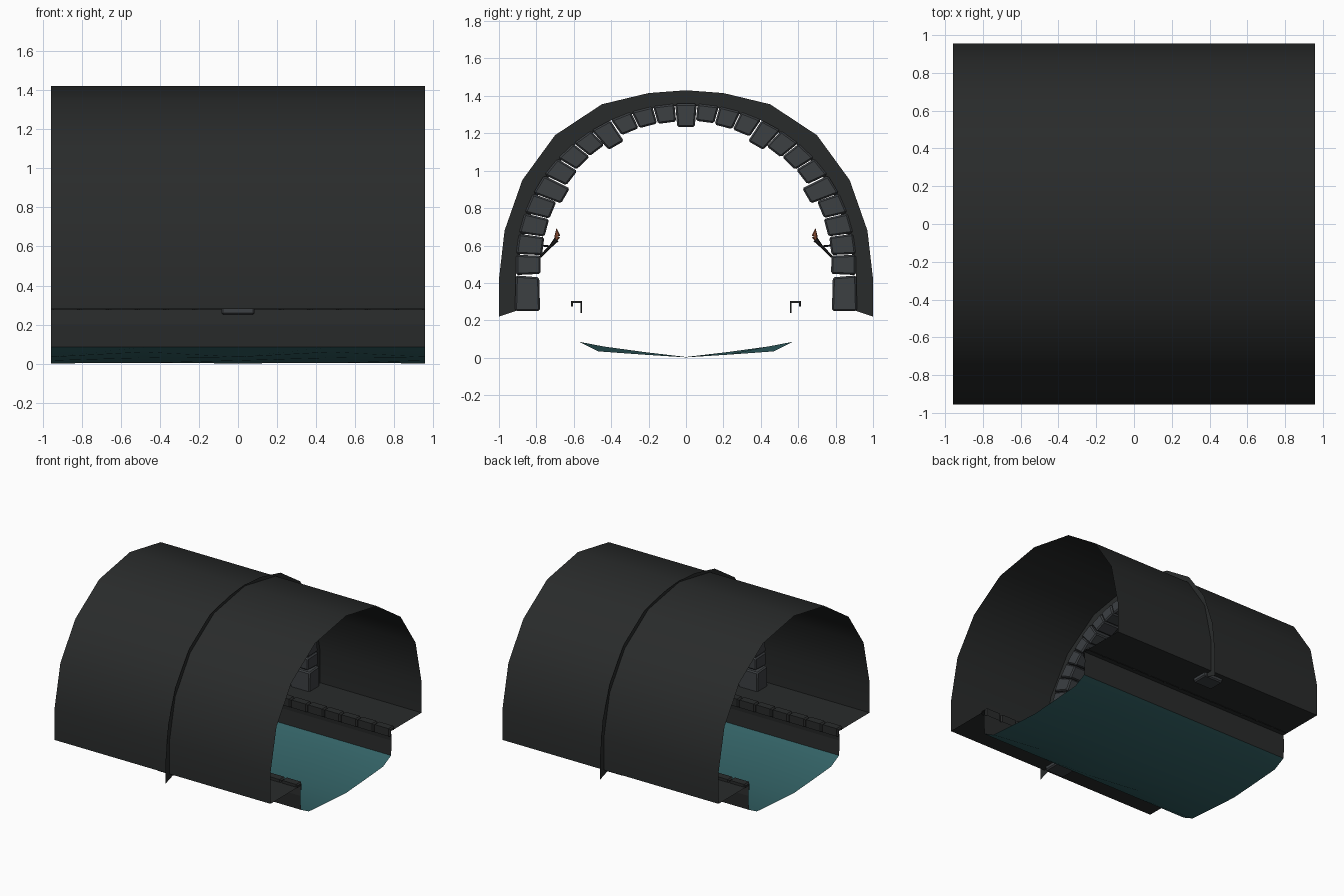
import bpy, bmesh, math, random
from mathutils import Vector

if "Cube" in bpy.data.objects:
    bpy.data.objects.remove(bpy.data.objects["Cube"])

random.seed(4)
L = 0.957


def material(name, rgb):
    m = bpy.data.materials.new(name)
    m.diffuse_color = (*rgb, 1)
    m.use_nodes = True
    m.node_tree.nodes["Principled BSDF"].inputs["Base Color"].default_value = m.diffuse_color
    return m


DARK = material("dark_stone", (0.022, 0.024, 0.024))
BRICK = material("brick_stone", (0.045, 0.05, 0.055))
WATER = material("teal_water", (0.035, 0.13, 0.14))
IRON = material("iron", (0.01, 0.01, 0.01))
FLAME = material("flame", (0.25, 0.07, 0.03))


def finish(name, bm, mat, smooth=None):
    me = bpy.data.meshes.new(name)
    bm.to_mesh(me)
    bm.free()
    ob = bpy.data.objects.new(name, me)
    bpy.context.collection.objects.link(ob)
    me.materials.append(mat)
    if smooth:
        bpy.context.view_layer.objects.active = ob
        ob.select_set(True)
        bpy.ops.object.shade_smooth_by_angle(angle=math.radians(smooth))
        ob.select_set(False)
    return ob


def loft(name, sections, mat, smooth=None):
    """Open sheet through a list of (x, [(y, z), ...]) sections."""
    bm = bmesh.new()
    rows = [[bm.verts.new((x, y, z)) for y, z in prof] for x, prof in sections]
    for a, b in zip(rows, rows[1:]):
        for i in range(len(a) - 1):
            bm.faces.new((a[i], a[i + 1], b[i + 1], b[i]))
    return finish(name, bm, mat, smooth)


def mirrored(half):
    """Profile from the right side up to the centre, copied to the left."""
    return half + [(-y, z) for y, z in reversed(half[:-1])]


# Thin vaulted tunnel shell
shell = mirrored([(.955, .28), (.955, .53), (.88, .87), (.69, 1.15), (.39, 1.35), (0, 1.42)])
loft("tunnel_vault", [(x, shell) for x in (-L, 0, L)], DARK, 40)

# Flat walkways and channel walls
for s, side in ((1, "back"), (-1, "front")):
    prof = [(s * y, z) for y, z in ((.955, .28), (.57, .28), (.578, .2), (.57, .085))]
    loft(side + "_walkway", [(-L, prof), (L, prof)], DARK)

    # Kerb stones: an open cap pinched at every joint
    secs, n = [], 13
    step = 2 * L / n
    for i in range(n):
        x0 = -L + i * step
        for dx, d in ((0, .01), (.012, 0), (step - .012, 0)):
            prof = [(.615 - d, .275), (.615 - d, .302 - d),
                    (.555 + d, .302 - d), (.555 + d, .24)]
            secs.append((x0 + dx, [(s * y, z) for y, z in prof]))
    secs.append((L, secs[0][1]))
    loft(side + "_kerb", secs, DARK)

# Water sheet, gently rippled in two repeats
low = mirrored([(.57, .085), (.47, .034), (.22, .016), (0, .002)])
high = mirrored([(.57, .085), (.44, .06), (.22, .03), (0, .004)])
loft("water", [(-L, low), (-L / 2, high), (0, low), (L / 2, high), (L, low)], WATER, 40)

# Flat backing ring of the centre arch
outer = mirrored([(1, .22), (1, .42), (.97, .68), (.875, .95), (.70, 1.19),
                  (.45, 1.355), (.2, 1.415), (0, 1.43)])
inner = mirrored([(.91, .25), (.91, .44), (.86, .68), (.78, .90), (.62, 1.12),
                  (.40, 1.27), (.18, 1.335), (0, 1.35)])
bm = bmesh.new()
a = [bm.verts.new((.06, *p)) for p in outer]
b = [bm.verts.new((.06, *p)) for p in inner]
for i in range(len(a) - 1):
    bm.faces.new((a[i], a[i + 1], b[i + 1], b[i]))
finish("arch_backing", bm, DARK)


def wedge(bm, corners, hw):
    """Chamfered stone from four (y, z) corners: outer pair then inner pair."""
    part = bmesh.new()
    f = [[part.verts.new((x, *p)) for p in corners] for x in (-hw, hw)]
    part.faces.new(f[0][::-1])
    part.faces.new(f[1])
    for i in range(4):
        j = (i + 1) % 4
        part.faces.new((f[0][i], f[0][j], f[1][j], f[1][i]))
    bmesh.ops.recalc_face_normals(part, faces=part.faces)
    bmesh.ops.bevel(part, geom=part.edges[:], offset=.009, segments=1, affect='EDGES')
    tmp = bpy.data.meshes.new("tmp")
    part.to_mesh(tmp)
    part.free()
    bm.from_mesh(tmp)
    bpy.data.meshes.remove(tmp)


# Ring of voussoir stones with some standing proud, plus base blocks
bm = bmesh.new()
n = 25
for i in range(n):
    a0, a1 = (math.radians(-4 + 188 * (i + e) / n) for e in (.02, .98))
    proud = .03 if i in (4, 8, 12, 16, 20) else random.uniform(-.006, .006)
    pts = [(.91 * math.cos(a0), .5 + .86 * math.sin(a0)),
           (.91 * math.cos(a1), .5 + .86 * math.sin(a1)),
           ((.775 - proud) * math.cos(a1), .5 + (.765 - proud) * math.sin(a1)),
           ((.775 - proud) * math.cos(a0), .5 + (.765 - proud) * math.sin(a0))]
    wedge(bm, pts, .075 + max(proud, 0) * .3)
for s in (1, -1):
    wedge(bm, [(s * .915, .25), (s * .91, .44), (s * .785, .43), (s * .78, .25)], .085)
finish("arch_stones", bm, BRICK)


def rod(bm, p, q, r0, r1, sides=6):
    p, q = Vector(p), Vector(q)
    d = q - p
    mat = d.to_track_quat('Z', 'Y').to_matrix().to_4x4()
    mat.translation = (p + q) / 2
    bmesh.ops.create_cone(bm, cap_ends=True, segments=sides, radius1=r0,
                          radius2=r1, depth=d.length, matrix=mat)


# Wall torches
for s, side in ((1, "back"), (-1, "front")):
    bm = bmesh.new()
    rod(bm, (0, s * .79, .53), (0, s * .715, .605), .006, .008)
    rod(bm, (0, s * .775, .60), (0, s * .725, .595), .005, .005)
    rod(bm, (0, s * .72, .60), (0, s * .693, .632), .009, .014)
    finish(side + "_torch", bm, IRON)
    bm = bmesh.new()
    rod(bm, (0, s * .697, .628), (0, s * .688, .65), .008, .016)
    rod(bm, (0, s * .688, .65), (0, s * .692, .69), .016, .001)
    finish(side + "_flame", bm, FLAME)
